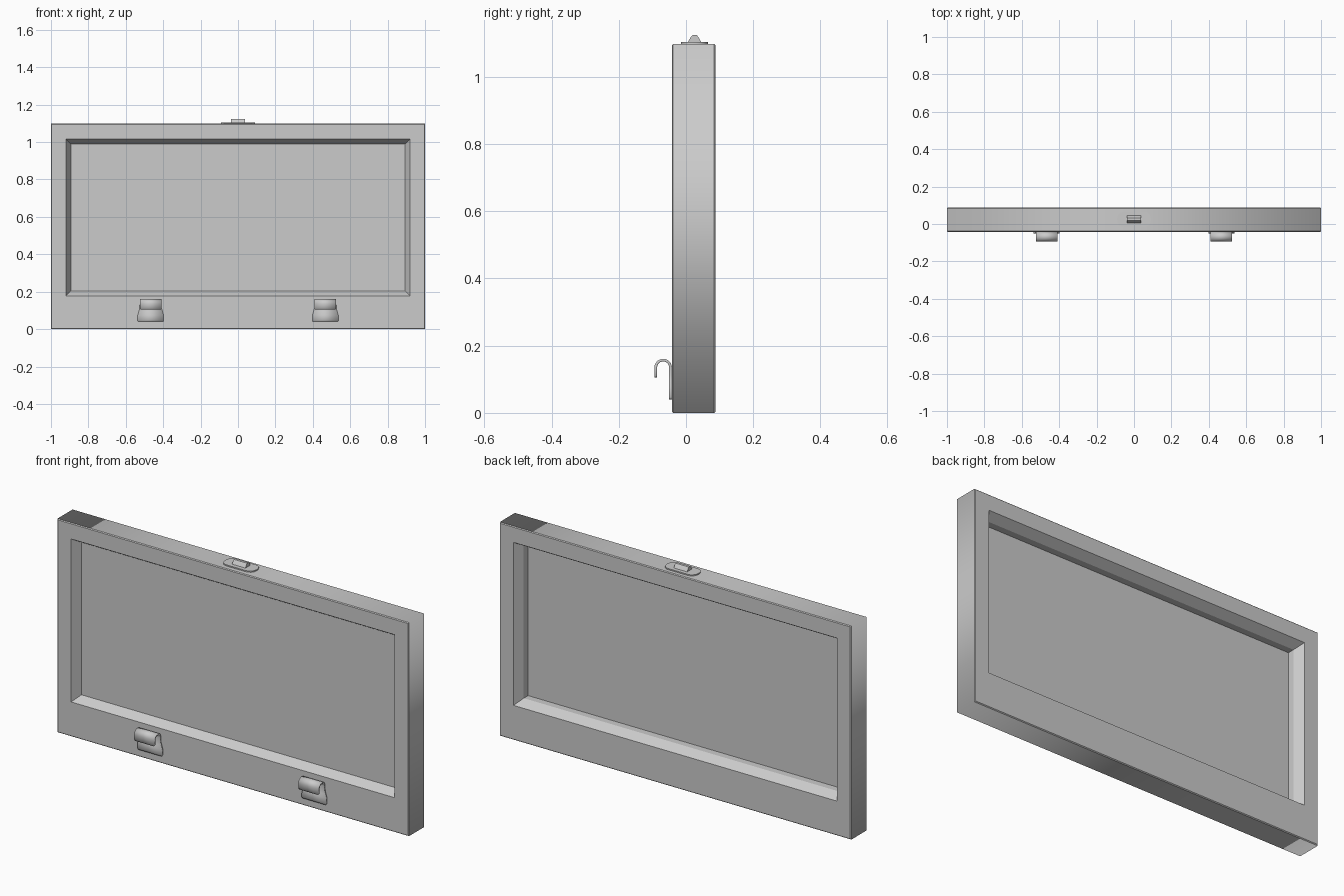
import bpy, bmesh, math

cube = bpy.data.objects.get("Cube")
if cube:
    bpy.data.objects.remove(cube)

grey = bpy.data.materials.new("light_grey")
grey.use_nodes = True
grey.diffuse_color = (0.6, 0.6, 0.6, 1)
grey.node_tree.nodes["Principled BSDF"].inputs["Base Color"].default_value = (0.6, 0.6, 0.6, 1)


def finish(bm, name):
    bmesh.ops.recalc_face_normals(bm, faces=bm.faces)
    mesh = bpy.data.meshes.new(name)
    bm.to_mesh(mesh)
    bm.free()
    obj = bpy.data.objects.new(name, mesh)
    bpy.context.collection.objects.link(obj)
    mesh.materials.append(grey)
    return obj


def smooth(obj, angle=35):
    bpy.ops.object.select_all(action="DESELECT")
    obj.select_set(True)
    bpy.context.view_layer.objects.active = obj
    bpy.ops.object.shade_smooth_by_angle(angle=math.radians(angle))


def prism(name, outline, axis, start, end):
    """Extrude a closed outline along x or z."""
    bm = bmesh.new()
    place = (lambda a, b, t: (t, a, b)) if axis == "x" else (lambda a, b, t: (a, b, t))
    ends = [[bm.verts.new(place(a, b, t)) for a, b in outline] for t in (start, end)]
    for ring in ends:
        bm.faces.new(ring)
    n = len(outline)
    for i in range(n):
        j = (i + 1) % n
        bm.faces.new((ends[0][i], ends[0][j], ends[1][j], ends[1][i]))
    return finish(bm, name)


# Frame: rectangular rings joined around a closed moulding profile
FRONT, BACK, TOP = -0.042, 0.088, 1.098
EDGE, SLOPE, LIP = 0.004, 0.045, 0.027
outer = (1.0, 0.0, TOP)
opening = (0.92, 0.178, 1.016)


def inset(rect, d):
    return (rect[0] - d, rect[1] + d, rect[2] - d)


rings = [
    (outer, FRONT + EDGE), (outer, BACK - EDGE),
    (inset(outer, EDGE), BACK), (opening, BACK),
    (inset(opening, LIP), BACK - SLOPE), (inset(opening, LIP), FRONT + SLOPE),
    (opening, FRONT), (inset(outer, EDGE), FRONT),
]
bm = bmesh.new()
loops = []
for (hx, z0, z1), y in rings:
    loops.append([bm.verts.new(p) for p in ((-hx, y, z0), (hx, y, z0), (hx, y, z1), (-hx, y, z1))])
for r, ring in enumerate(loops):
    nxt = loops[(r + 1) % len(loops)]
    for i in range(4):
        j = (i + 1) % 4
        face = bm.faces.new((ring[i], ring[j], nxt[j], nxt[i]))
        face.smooth = r == 0
# The outer walls shade softly round the corners; their rims stay sharp
for ring in loops[:2]:
    for i in range(4):
        bm.edges.get((ring[i], ring[(i + 1) % 4])).smooth = False
finish(bm, "frame")

# Thin pane seated at the front of the inner ledge
hx, z0, z1 = inset(opening, LIP)
pane_y = FRONT + SLOPE
prism("pane", [(-hx, pane_y), (hx, pane_y), (hx, pane_y + 0.005), (-hx, pane_y + 0.005)], "z", z0, z1)

# Hooks: a bent strip given as (y, z, half width)
strip = [(-0.046, 0.04, 0.066), (-0.046, 0.046, 0.07), (-0.046, 0.075, 0.069),
         (-0.046, 0.095, 0.063), (-0.046, 0.11, 0.059)]
for k in range(13):
    a = math.pi * k / 12
    strip.append((-0.068 + 0.022 * math.cos(a), 0.135 + 0.022 * math.sin(a), 0.058))
strip += [(-0.09, 0.11, 0.058), (-0.09, 0.105, 0.053)]
for side, cx in (("right", -0.467), ("left", 0.467)):
    bm = bmesh.new()
    rows = [[bm.verts.new((cx + s * w, y, z)) for s in (-1, 1)] for y, z, w in strip]
    for a, b in zip(rows, rows[1:]):
        bm.faces.new((a[0], a[1], b[1], b[0]))
    hook = finish(bm, side + "_hook")
    solid = hook.modifiers.new("thickness", "SOLIDIFY")
    solid.thickness = 0.008
    solid.offset = 0
    smooth(hook)

# Top catch: rounded base plate and a tapered nub
plate = []
for cx, cy, start in ((0.055, 0.03, 0), (-0.055, 0.03, 90), (-0.055, 0.02, 180), (0.055, 0.02, 270)):
    for k in range(5):
        a = math.radians(start + k * 22.5)
        plate.append((cx + 0.035 * math.cos(a), cy + 0.035 * math.sin(a)))
smooth(prism("catch_plate", plate, "z", TOP - 0.002, TOP + 0.006))

nub = [(0.005, 1.102), (0.046, 1.102), (0.037, 1.118), (0.032, 1.124), (0.019, 1.124), (0.014, 1.118)]
smooth(prism("catch_nub", nub, "x", -0.038, 0.038), 50)
